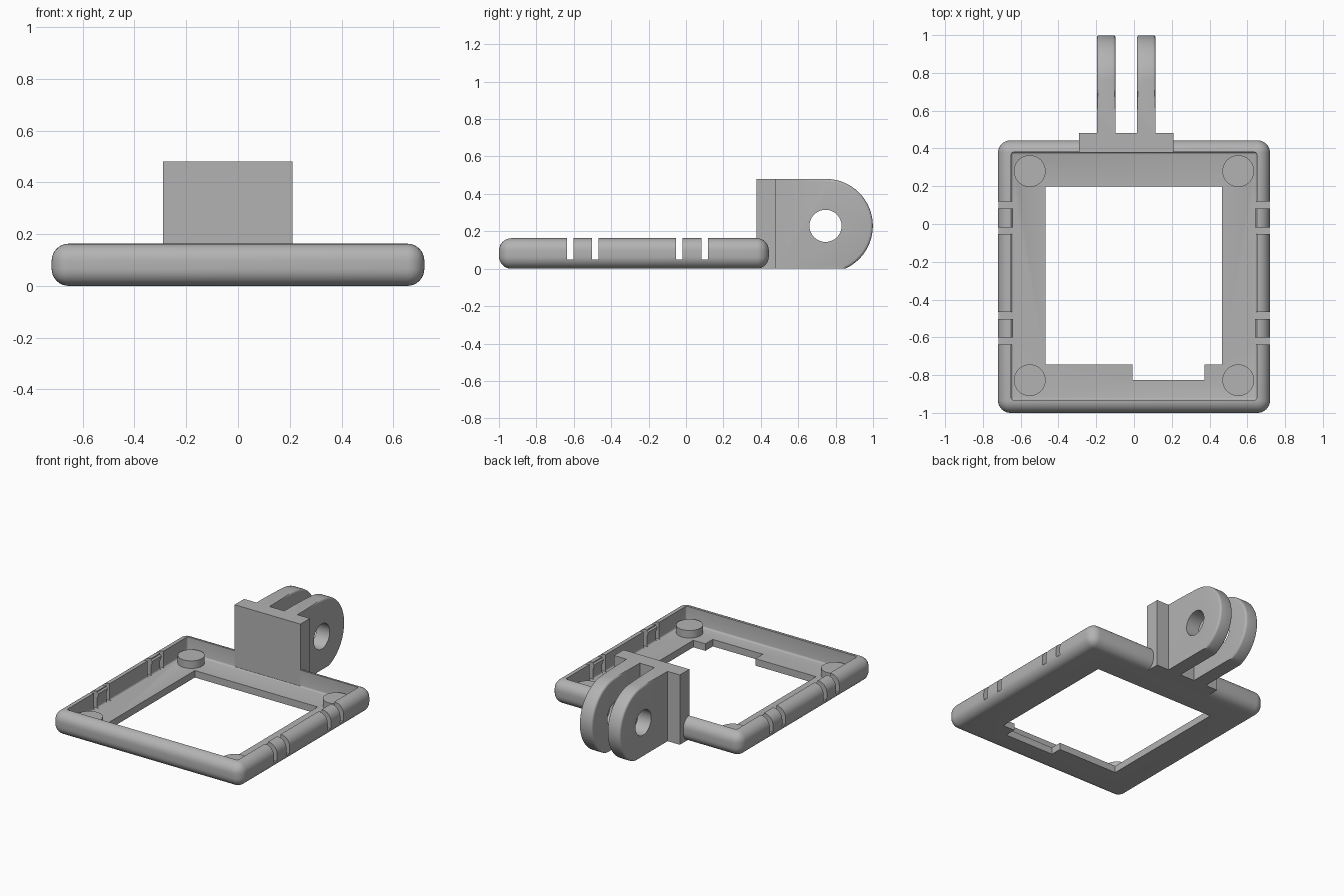
import bpy, bmesh, math
from mathutils import Matrix

if "Cube" in bpy.data.objects:
    bpy.data.objects.remove(bpy.data.objects["Cube"])

grey = bpy.data.materials.new("plain grey")
grey.use_nodes = True
grey.diffuse_color = (0.45, 0.45, 0.45, 1)
grey.node_tree.nodes["Principled BSDF"].inputs["Base Color"].default_value = grey.diffuse_color


def finish(bm, name):
    bmesh.ops.recalc_face_normals(bm, faces=bm.faces)
    mesh = bpy.data.meshes.new(name)
    bm.to_mesh(mesh)
    bm.free()
    mesh.materials.append(grey)
    obj = bpy.data.objects.new(name, mesh)
    bpy.context.collection.objects.link(obj)
    return obj


def box(name, x, y, z, bevel=0, segments=8):
    bm = bmesh.new()
    size = [b - a for a, b in (x, y, z)]
    mid = [(a + b) / 2 for a, b in (x, y, z)]
    bmesh.ops.create_cube(bm, size=1, matrix=Matrix.Translation(mid) @ Matrix.Diagonal((*size, 1)))
    if bevel:
        bmesh.ops.bevel(bm, geom=bm.edges[:], offset=bevel, segments=segments,
                        profile=0.5, affect='EDGES')
    return finish(bm, name)


def cylinder(name, center, radius, depth, axis='Z'):
    bm = bmesh.new()
    turn = Matrix.Rotation(math.pi / 2, 4, 'Y') if axis == 'X' else Matrix()
    bmesh.ops.create_cone(bm, cap_ends=True, segments=48, radius1=radius, radius2=radius,
                          depth=depth, matrix=Matrix.Translation(center) @ turn)
    return finish(bm, name)


def extrude_x(name, profile, x0, x1, bevel=0, bevel_rule=None):
    # Extrude a (y, z) outline along x, with optional rounded rim edges
    bm = bmesh.new()
    face = bm.faces.new([bm.verts.new((x0, y, z)) for y, z in profile])
    out = bmesh.ops.extrude_face_region(bm, geom=[face])
    bmesh.ops.translate(bm, vec=(x1 - x0, 0, 0),
                        verts=[v for v in out["geom"] if isinstance(v, bmesh.types.BMVert)])
    if bevel:
        rim = [e for e in bm.edges if abs(e.verts[0].co.x - e.verts[1].co.x) < 1e-6
               and all(bevel_rule(v.co) for v in e.verts)]
        bmesh.ops.bevel(bm, geom=rim, offset=bevel, segments=4, profile=0.5, affect='EDGES')
    return finish(bm, name)


def apply_modifiers(obj):
    bpy.context.view_layer.update()
    graph = bpy.context.evaluated_depsgraph_get()
    mesh = bpy.data.meshes.new_from_object(obj.evaluated_get(graph))
    obj.modifiers.clear()
    obj.data = mesh


def cut(obj, cutters):
    for c in cutters:
        c.hide_render = True
        mod = obj.modifiers.new("cut", 'BOOLEAN')
        mod.operation, mod.solver, mod.object = 'DIFFERENCE', 'EXACT', c
    apply_modifiers(obj)
    for c in cutters:
        bpy.data.objects.remove(c)


# Rounded tray, hollowed, with an open floor, a notch and side slots
floor_z, top_z, wall = 0.048, 0.163, 0.65
clips = [(-0.602, -0.502), (-0.018, 0.083)]
slot = 0.035
frame = box("tray_frame", (-0.72, 0.72), (-1, 0.443), (0, top_z), 0.066)
cutters = [
    box("hollow_cutter", (-wall, wall), (-0.932, 0.38), (floor_z, 0.4), 0.012, 3),
    box("opening_cutter", (-0.468, 0.466), (-0.745, 0.199), (-0.1, 0.3)),
    box("notch_cutter", (-0.007, 0.374), (-0.825, -0.7), (-0.1, 0.3)),
]
for a, b in clips:
    for y in (a - slot, b):
        for side in (-1, 1):
            xs = sorted((side * 0.63, side * 0.8))
            cutters.append(box("slot_cutter", xs, (y, y + slot), (floor_z, 0.4)))
cut(frame, cutters)
parts = [frame]

# Small catches on the inside of each side clip
for a, b in clips:
    for side, label in ((-1, "right"), (1, "left")):
        bm = bmesh.new()
        outline = [(0.655, 0.1), (0.64, 0.138), (0.64, 0.148), (0.655, top_z - 0.002)]
        face = bm.faces.new([bm.verts.new((side * x, a, z)) for x, z in outline])
        out = bmesh.ops.extrude_face_region(bm, geom=[face])
        bmesh.ops.translate(bm, vec=(0, b - a, 0),
                            verts=[v for v in out["geom"] if isinstance(v, bmesh.types.BMVert)])
        parts.append(finish(bm, f"{label}_clip_catch"))

# Round corner rests
for x in (-0.552, 0.552):
    for y in (-0.827, 0.28):
        parts.append(cylinder("corner_rest", (x, y, 0.065), 0.084, 0.07))

# Upright mounting plate at the back
parts.append(box("mount_plate", (-0.29, 0.21), (0.378, 0.481), (0, 0.48)))

# Two rounded lugs with a cross hole
cy, cz, r = 0.748, 0.229, 0.251
low = -math.asin(cz / r)
arc = [low + (math.pi / 2 - low) * i / 28 for i in range(29)]
outline = [(0.47, 0)] + [(cy + r * math.cos(t), cz + r * math.sin(t)) for t in arc] + [(0.47, 0.48)]
for x in (-0.197, 0.015):
    lug = extrude_x("mount_lug", outline, x, x + 0.1, 0.015, lambda co: co.y > cy - 0.01)
    cut(lug, [cylinder("hole_cutter", (x + 0.05, cy - 0.002, cz), 0.086, 0.4, 'X')])
    parts.append(lug)

# Smooth the rounded surfaces and keep crisp edges
bpy.ops.object.select_all(action='DESELECT')
for p in parts:
    p.select_set(True)
bpy.context.view_layer.objects.active = frame
bpy.ops.object.shade_smooth_by_angle(angle=math.radians(32))
